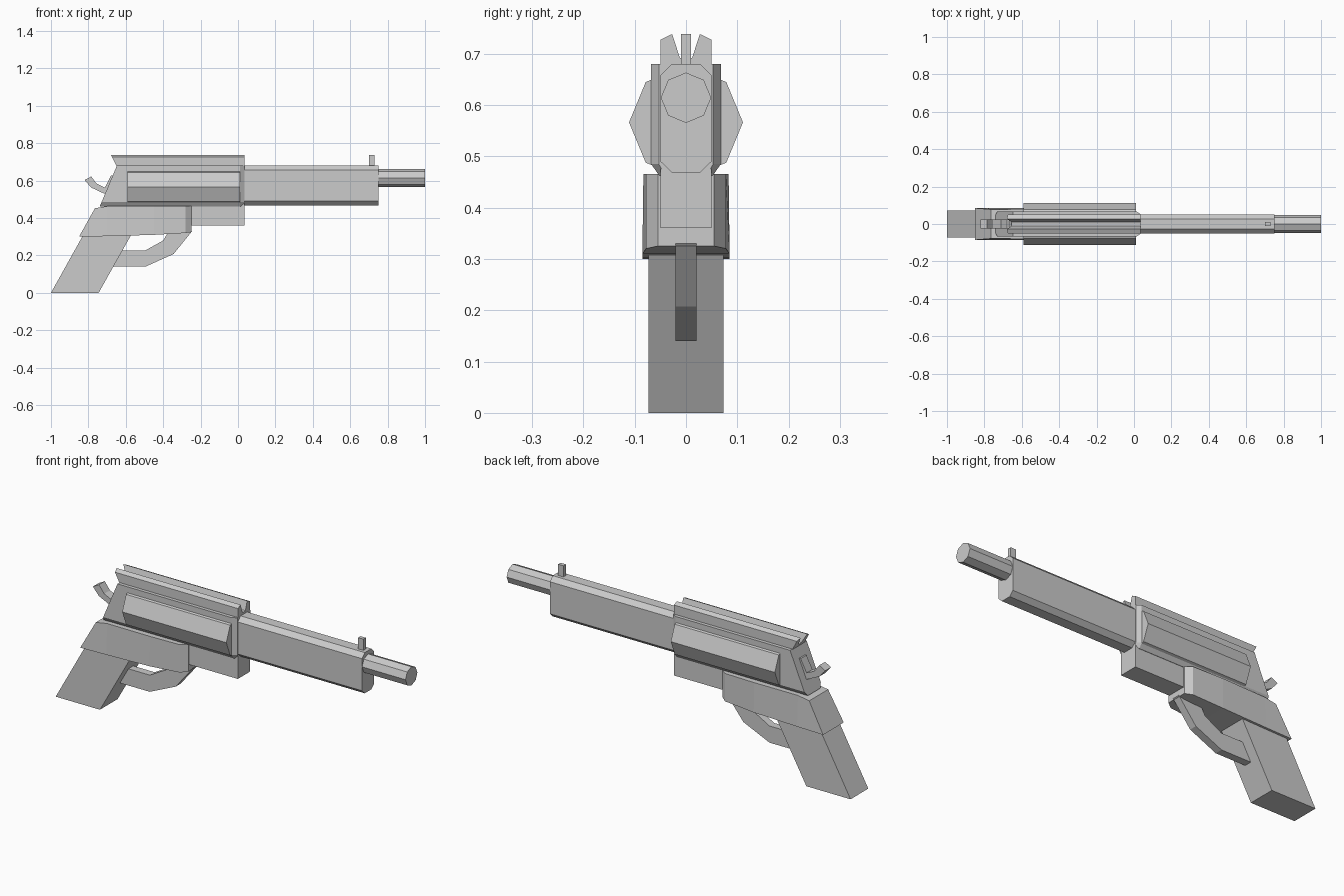
import bpy, bmesh, math

if "Cube" in bpy.data.objects:
    bpy.data.objects.remove(bpy.data.objects["Cube"])


def loft(name, rings):
    """Closed solid through equally sized rings of 3D points."""
    bm = bmesh.new()
    loops = [[bm.verts.new(p) for p in ring] for ring in rings]
    n = len(loops[0])
    for a, b in zip(loops, loops[1:]):
        for i in range(n):
            j = (i + 1) % n
            bm.faces.new((a[i], a[j], b[j], b[i]))
    bm.faces.new(loops[0])
    bm.faces.new(loops[-1])
    bmesh.ops.recalc_face_normals(bm, faces=bm.faces[:])
    mesh = bpy.data.meshes.new(name)
    bm.to_mesh(mesh)
    bm.free()
    obj = bpy.data.objects.new(name, mesh)
    bpy.context.collection.objects.link(obj)
    return obj


def side_plate(name, pts, half):
    """Side outline (x, z) extruded symmetrically in y."""
    return loft(name, [[(x, y, z) for x, z in pts] for y in (-half, half)])


def mirrored(half):
    """Complete a (y, z) half section across y = 0."""
    return half + [(-y, z) for y, z in reversed(half) if y > 1e-6]


def bar(name, section, x0, x1, lean=0.0, z_ref=0.0):
    """Section (y, z) swept along x; lean slants the rear end."""
    return loft(name, [[(x0 + lean * (z - z_ref), y, z) for y, z in section],
                       [(x1, y, z) for y, z in section]])


def ring(r, cz, n=8):
    return [(r * math.sin(2 * math.pi * i / n), cz + r * math.cos(2 * math.pi * i / n))
            for i in range(n)]


# Barrel, muzzle tube and front sight
bar("barrel", mirrored([(0.027, 0.68), (0.05, 0.657), (0.05, 0.49), (0.027, 0.468)]), 0.0, 0.75)
bar("muzzle", ring(0.049, 0.614), 0.72, 1.0)
bar("front_sight", [(-0.01, 0.67), (0.01, 0.67), (0.01, 0.738), (-0.01, 0.738)], 0.70, 0.73)

# Upper frame with slanted rear and tapered front
frame = mirrored([(0.068, 0.68), (0.068, 0.485), (0.052, 0.462)])
loft("frame", [[(-0.74 + 0.42 * (z - 0.46), y, z) for y, z in frame],
               [(0.012, y, z) for y, z in frame],
               [(0.034, y * 0.78, z) for y, z in frame]])

# Grooved top strap with an undercut rear
bar("top_strap", mirrored([(0.0, 0.69), (0.012, 0.692), (0.027, 0.738), (0.05, 0.727), (0.05, 0.67)]),
    -0.65, 0.034, lean=-0.52, z_ref=0.68)

# Eight-sided cylinder
bar("cylinder", [(y, z) for y, z in ring(0.111, 0.566)], -0.59, 0.01)

# Lower frame block
bar("lower_frame", [(-0.05, 0.36), (0.05, 0.36), (0.05, 0.475), (-0.05, 0.475)], -0.45, 0.034)

# Grip collar, lofted from rear to chamfered front
collar = [(-0.85, 0.30, -0.765, 0.452, 0.085, 0.078), (-0.70, 0.303, -0.70, 0.463, 0.085, 0.078),
          (-0.45, 0.31, -0.45, 0.465, 0.085, 0.083), (-0.28, 0.32, -0.28, 0.465, 0.078, 0.078),
          (-0.248, 0.325, -0.248, 0.465, 0.055, 0.055)]
loft("grip_collar", [[(xb, -wb, zb), (xb, wb, zb), (xt, wt, zt), (xt, -wt, zt)]
                     for xb, zb, xt, zt, wb, wt in collar])

# Handle
side_plate("grip", [(-1.0, 0.0), (-0.745, 0.0), (-0.57, 0.312), (-0.83, 0.305)], 0.073)

# Trigger guard
side_plate("trigger_guard", [(-0.70, 0.14), (-0.495, 0.14), (-0.345, 0.207), (-0.245, 0.33),
                             (-0.37, 0.33), (-0.40, 0.28), (-0.495, 0.227), (-0.66, 0.227)], 0.02)

# Hammer with curled spur
side_plate("hammer", [(-0.82, 0.603), (-0.785, 0.622), (-0.755, 0.583), (-0.712, 0.563),
                      (-0.678, 0.628), (-0.64, 0.628), (-0.66, 0.53), (-0.715, 0.53),
                      (-0.785, 0.563)], 0.024)
